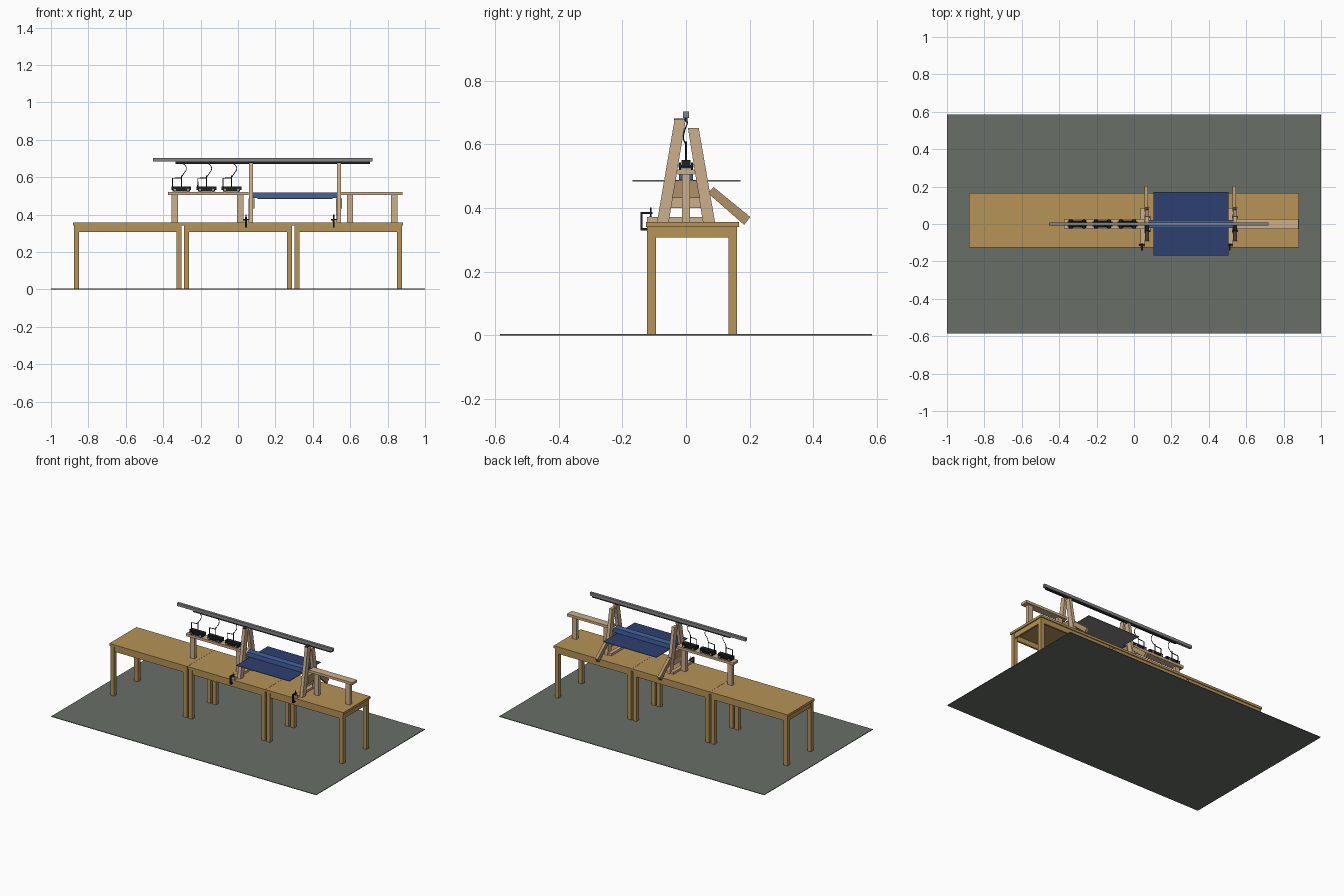
import bpy, bmesh, math

if "Cube" in bpy.data.objects:
    bpy.data.objects.remove(bpy.data.objects["Cube"])


def srgb(r, g, b):
    def lin(c):
        c /= 255
        return c / 12.92 if c < 0.04045 else ((c + 0.055) / 1.055) ** 2.4
    return (lin(r), lin(g), lin(b), 1)


def material(name, *rgb):
    m = bpy.data.materials.new(name)
    m.diffuse_color = srgb(*rgb)
    m.use_nodes = True
    m.node_tree.nodes["Principled BSDF"].inputs["Base Color"].default_value = m.diffuse_color
    return m


FLOOR = material("floor grey", 104, 110, 103)
TABLE = material("table wood", 182, 147, 86)
PALE = material("pale wood", 204, 175, 138)
BROWN = material("brown wood", 176, 146, 104)
NAVY = material("navy sheet", 44, 64, 110)
BLUE = material("blue beam", 66, 98, 160)
GREY = material("rail grey", 134, 134, 134)
BLACK = material("black metal", 30, 32, 32)
STEEL = material("wheel steel", 165, 155, 148)


def finish(name, bm, mat):
    bmesh.ops.recalc_face_normals(bm, faces=bm.faces)
    me = bpy.data.meshes.new(name)
    bm.to_mesh(me)
    bm.free()
    me.materials.append(mat)
    ob = bpy.data.objects.new(name, me)
    bpy.context.collection.objects.link(ob)
    return ob


def box(name, mat, x0, x1, y0, y1, z0, z1):
    bm = bmesh.new()
    bmesh.ops.create_cube(bm, size=1)
    for v in bm.verts:
        v.co = (x0 + (v.co.x + .5) * (x1 - x0),
                y0 + (v.co.y + .5) * (y1 - y0),
                z0 + (v.co.z + .5) * (z1 - z0))
    return finish(name, bm, mat)


def prism(name, mat, profile, x0, x1):
    """Extrude a side profile of (y, z) points along x."""
    bm = bmesh.new()
    face = bm.faces.new([bm.verts.new((x0, y, z)) for y, z in profile])
    ext = bmesh.ops.extrude_face_region(bm, geom=[face])["geom"]
    for v in ext:
        if isinstance(v, bmesh.types.BMVert):
            v.co.x = x1
    return finish(name, bm, mat)


def wire(name, mat, points, radius, smooth=False):
    cu = bpy.data.curves.new(name, 'CURVE')
    cu.dimensions = '3D'
    cu.bevel_depth = radius
    cu.bevel_resolution = 1
    cu.use_fill_caps = True
    if smooth:
        sp = cu.splines.new('BEZIER')
        sp.bezier_points.add(len(points) - 1)
        for p, co in zip(sp.bezier_points, points):
            p.co = co
            p.handle_left_type = p.handle_right_type = 'AUTO'
        cu.resolution_u = 6
    else:
        sp = cu.splines.new('POLY')
        sp.points.add(len(points) - 1)
        for p, co in zip(sp.points, points):
            p.co = (*co, 1)
    cu.materials.append(mat)
    ob = bpy.data.objects.new(name, cu)
    bpy.context.collection.objects.link(ob)
    return ob


def cylinder_y(name, mat, x, y, z, r, depth):
    bpy.ops.mesh.primitive_cylinder_add(vertices=16, radius=r, depth=depth,
                                        location=(x, y, z), rotation=(math.pi / 2, 0, 0))
    ob = bpy.context.object
    ob.name = name
    ob.data.materials.append(mat)
    bpy.ops.object.shade_smooth_by_angle()


# Floor
box("floor", FLOOR, -1, 1, -.585, .585, 0, .004)

# Three tables in a row: top, apron boards and legs
TOP = .357
for cx in (-.589, 0, .589):
    box("table_top", TABLE, cx - .294, cx + .294, -.126, .166, .341, TOP)
    for y in (-.12, .148):
        box("table_apron_long", TABLE, cx - .286, cx + .286, y, y + .012, .307, .341)
    for x in (cx - .286, cx + .274):
        box("table_apron_short", TABLE, x, x + .012, -.108, .148, .307, .341)
    for x in (cx - .288, cx + .261):
        for y in (-.122, .134):
            box("table_leg", TABLE, x, x + .027, y, y + .027, .004, .341)

# Raised side tracks on posts
for x0, x1 in ((-.375, .055), (.552, .88)):
    box("track_deck", PALE, x0, x1, -.026, .026, .505, .522)
for x in (-.338, .012, .599, .835):
    box("track_post", PALE, x - .017, x + .017, -.012, .012, TOP, .505)

# Middle span: blue beam over a thin sheet with a grey underside
box("span_beam", BLUE, .08, .53, -.022, .022, .488, .518)
sheet = box("span_sheet", NAVY, .105, .505, -.168, .171, .484, .488)
sheet.data.materials.append(GREY)
for p in sheet.data.polygons:
    p.material_index = 0 if p.normal.z > .5 else 1

# Two trestle frames, each with a foot, crossbars, rear brace and clamp
for x in (.07, .54):
    a, b = x - .011, x + .011
    prism("trestle_front_leg", PALE,
          [(-.091, TOP), (-.054, TOP), (-.001, .678), (-.036, .678)], a, b)
    prism("trestle_back_leg", PALE,
          [(.053, TOP), (.091, TOP), (.040, .652), (.006, .652)], a, b)
    box("trestle_foot", PALE, x - .036, x - .011, -.122, .085, TOP, TOP + .015)
    box("lower_crossbar", PALE, a - .004, a + .008, -.05, .05, .40, .432)
    prism("beam_cradle", BROWN,
          [(-.044, .432), (.044, .432), (.034, .487), (-.034, .487)], a - .004, b + .006)
    prism("rear_brace", BROWN,
          [(.068, .448), (.087, .466), (.202, .372), (.183, .347)], a - .003, b - .005)
    box("leg_cap_plate", BLACK, a, b, -.038, .001, .676, .681)
    # Clamp gripping the foot to the table edge
    cx = x - .028
    box("clamp_spine", BLACK, cx - .005, cx + .005, -.143, -.136, .33, .388)
    box("clamp_upper_arm", BLACK, cx - .005, cx + .005, -.137, -.105, .381, .388)
    box("clamp_lower_arm", BLACK, cx - .005, cx + .005, -.137, -.11, .33, .337)
    wire("clamp_screw", BLACK, [(cx, -.111, .37), (cx, -.111, .402)], .003)
    wire("clamp_handle", BLACK, [(cx - .014, -.111, .373), (cx + .014, -.111, .373)], .004)

# Overhead rail with the black conductor below it
box("overhead_rail", GREY, -.455, .72, -.009, .009, .683, .703)
box("rail_conductor", BLACK, -.335, .705, -.005, .005, .672, .683)

# Three wired carts on the left track
for cx in (-.303, -.168, -.034):
    box("cart_body", BLACK, cx - .053, cx + .053, -.014, .014, .531, .551)
    box("cart_base", BLACK, cx - .046, cx + .046, -.018, .018, .524, .536)
    for dx in (-.035, .035):
        for s in (-1, 1):
            cylinder_y("cart_wheel", BLACK, cx + dx, s * .019, .533, .011, .006)
            cylinder_y("wheel_hub", STEEL, cx + dx, s * .022, .533, .006, .004)
    wire("cart_mast", BLACK, [(cx - .047, 0, .55), (cx - .047, 0, .594),
                              (cx - .003, 0, .597)], .003)
    wire("cart_stem", BLACK, [(cx, 0, .55), (cx, 0, .61)], .003)
    wire("cart_cable", BLACK, [(cx, 0, .60), (cx + .012, -.008, .618), (cx + .027, -.004, .645),
                               (cx + .016, .004, .668), (cx - .01, 0, .675)], .002, True)
